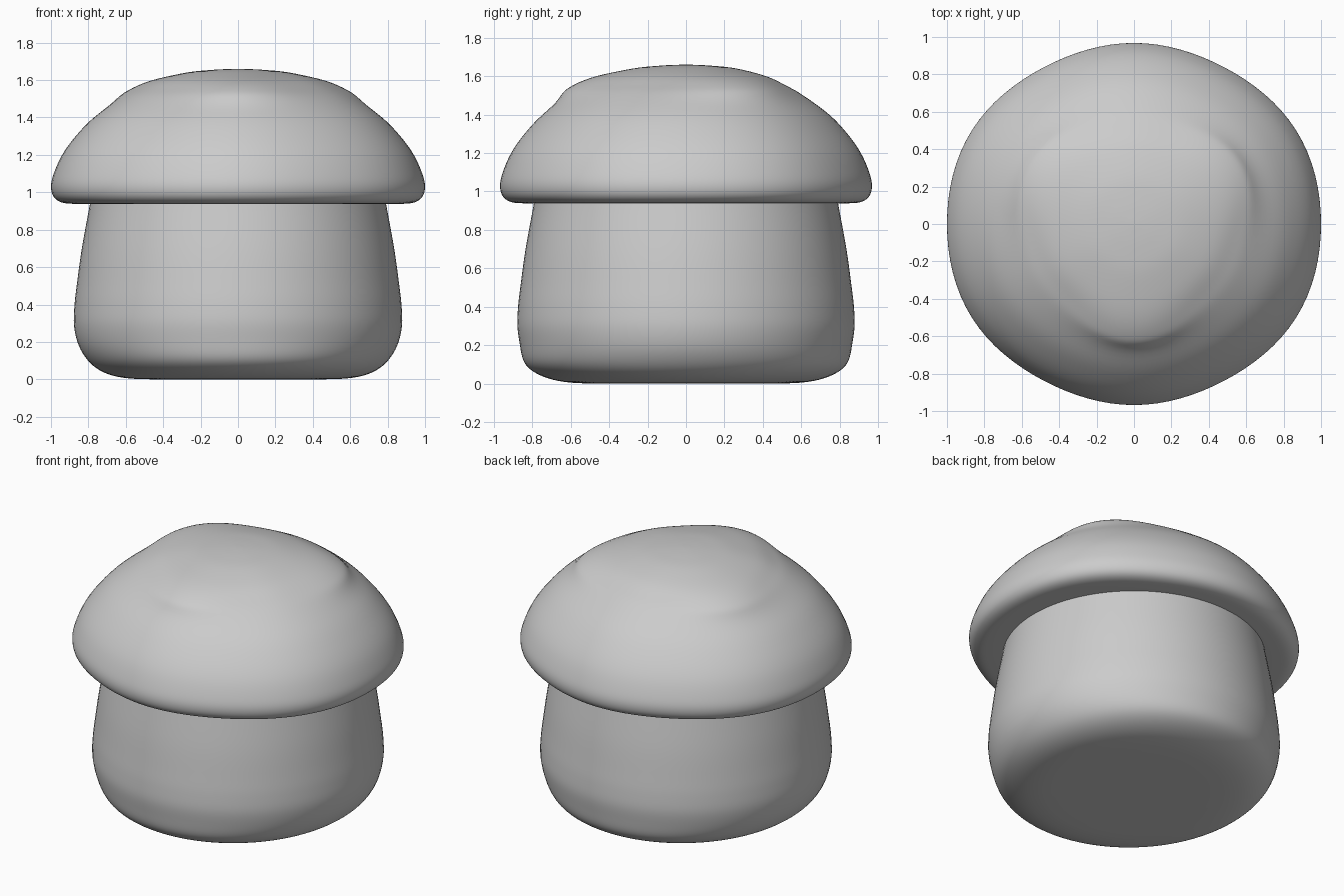
import bpy, math

if "Cube" in bpy.data.objects:
    bpy.data.objects.remove(bpy.data.objects["Cube"])

SEG = 96


def smooth_profile(pts, steps=5):
    """Catmull-Rom curve through (radius, z) points."""
    out = []
    p = [pts[0]] + pts + [pts[-1]]
    for i in range(1, len(p) - 2):
        a, b, c, d = p[i - 1:i + 3]
        for s in range(steps):
            t = s / steps
            out.append(tuple(0.5 * (2 * b[k] + (c[k] - a[k]) * t
                       + (2 * a[k] - 5 * b[k] + 4 * c[k] - d[k]) * t * t
                       + (3 * b[k] - a[k] - 3 * c[k] + d[k]) * t ** 3) for k in (0, 1)))
    return out + [pts[-1]]


def loft(name, profile, radius):
    """Rings of vertices along the profile, closed by a centre point at each end."""
    rings = smooth_profile(profile)
    verts, faces = [], []
    for r, z in rings:
        for i in range(SEG):
            a = 2 * math.pi * i / SEG
            q = radius(r, z, a)
            verts.append((q * math.cos(a), q * math.sin(a), z))
    n = len(rings)
    for j in range(n - 1):
        for i in range(SEG):
            k = (i + 1) % SEG
            faces.append((j * SEG + i, j * SEG + k, (j + 1) * SEG + k, (j + 1) * SEG + i))
    bottom, top = len(verts), len(verts) + 1
    verts += [(0, 0, rings[0][1]), (0, 0, rings[-1][1])]
    for i in range(SEG):
        k = (i + 1) % SEG
        faces.append((bottom, k, i))
        faces.append((top, (n - 1) * SEG + i, (n - 1) * SEG + k))
    mesh = bpy.data.meshes.new(name)
    mesh.from_pydata(verts, [], faces)
    obj = bpy.data.objects.new(name, mesh)
    bpy.context.collection.objects.link(obj)
    bpy.ops.object.select_all(action='DESELECT')
    obj.select_set(True)
    bpy.context.view_layer.objects.active = obj
    bpy.ops.object.shade_smooth_by_angle(angle=math.radians(40))
    return obj


# Cap outline is slightly hexagonal, with three soft shoulders near the top
def cap_radius(r, z, a):
    outline = 0.984 + 0.022 * math.cos(2 * a) - 0.006 * math.cos(6 * a)
    lobe = (0.5 + 0.5 * math.cos(3 * (a + math.pi / 2))) ** 1.5
    shoulder = 0.07 * math.exp(-((z - 1.555) / 0.075) ** 2) * min(1, r / 0.4)
    return r * outline + shoulder * lobe


# Stem is rounder at the base along y than along x
def stem_radius(r, z, a):
    return r + 0.035 * math.sin(a) ** 2 * math.exp(-((z - 0.08) / 0.09) ** 2)


cap = loft("mushroom_cap", [
    (0.70, 0.938), (0.86, 0.938), (0.94, 0.945), (0.985, 0.975), (1.0, 1.03),
    (0.985, 1.10), (0.94, 1.20), (0.868, 1.30), (0.77, 1.40), (0.63, 1.50),
    (0.54, 1.55), (0.43, 1.60), (0.27, 1.64), (0.13, 1.655), (0.02, 1.66)], cap_radius)

stem = loft("mushroom_stem", [
    (0.45, 0.0), (0.57, 0.004), (0.67, 0.02), (0.75, 0.055), (0.81, 0.11),
    (0.855, 0.19), (0.877, 0.29), (0.874, 0.40), (0.86, 0.52), (0.835, 0.70),
    (0.795, 0.92), (0.79, 0.95)], stem_radius)
